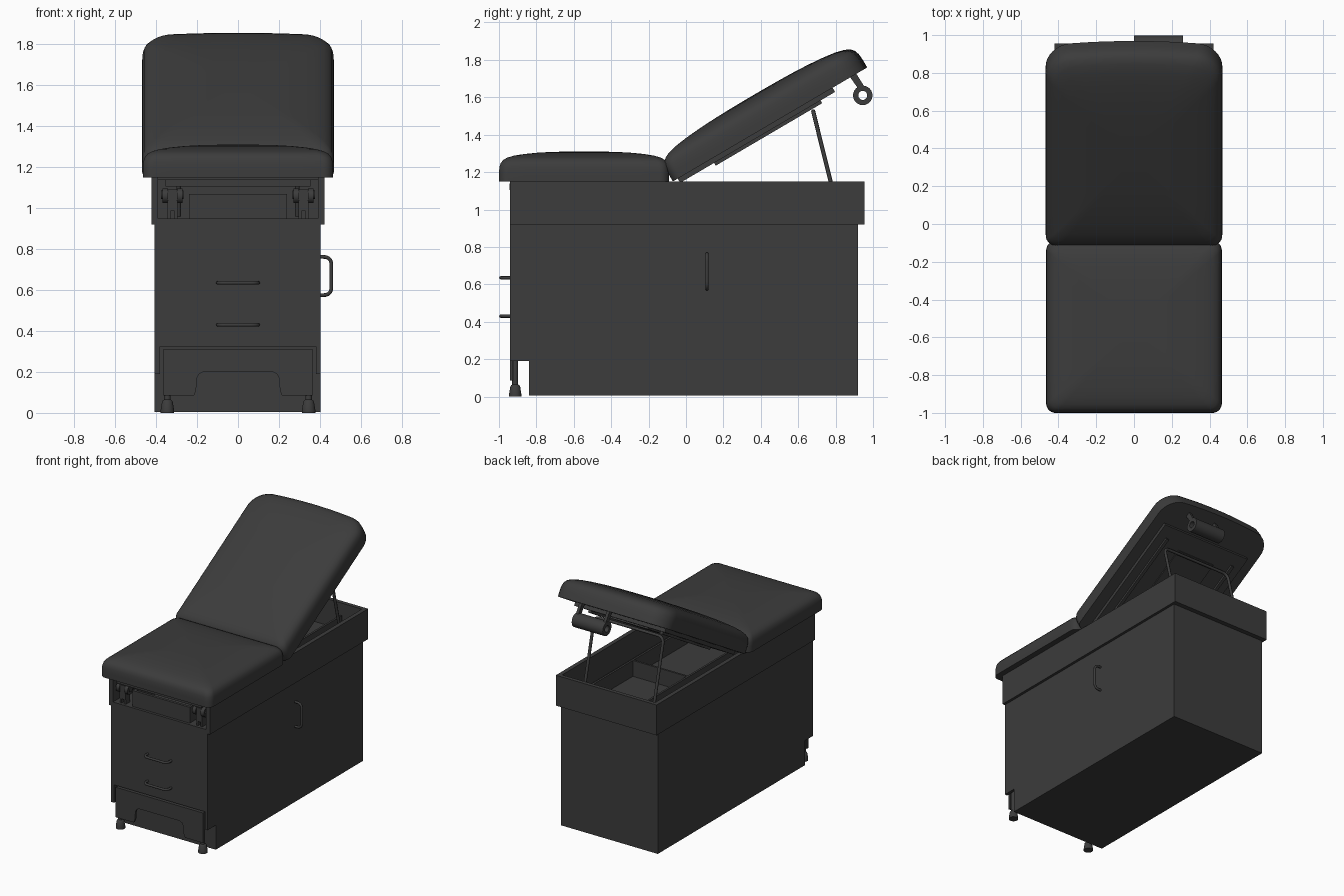
import bpy, bmesh, math
from mathutils import Vector, Matrix

if "Cube" in bpy.data.objects:
    bpy.data.objects.remove(bpy.data.objects["Cube"])

DARK = bpy.data.materials.new("charcoal")
DARK.diffuse_color = (0.045, 0.045, 0.045, 1)
DARK.use_nodes = True
DARK.node_tree.nodes["Principled BSDF"].inputs["Base Color"].default_value = DARK.diffuse_color
HINGE = Matrix.Translation((0, -0.07, 1.15)) @ Matrix.Rotation(math.radians(30.4), 4, 'X')
FLAT = Matrix.Identity(4)


def finish(name, bm, mat=FLAT, smooth=None):
    bmesh.ops.recalc_face_normals(bm, faces=bm.faces)
    me = bpy.data.meshes.new(name)
    bm.to_mesh(me)
    bm.free()
    me.transform(mat)
    me.materials.append(DARK)
    ob = bpy.data.objects.new(name, me)
    bpy.context.collection.objects.link(ob)
    if smooth:
        smooth_ob(ob, smooth)
    return ob


def smooth_ob(ob, deg):
    bpy.ops.object.select_all(action='DESELECT')
    ob.select_set(True)
    bpy.context.view_layer.objects.active = ob
    bpy.ops.object.shade_smooth_by_angle(angle=math.radians(deg))


def box(name, x, y, z, mat=FLAT):
    bm = bmesh.new()
    bmesh.ops.create_cube(bm, size=1)
    for v in bm.verts:
        v.co = [(a + b) / 2 + c * (b - a) for (a, b), c in zip((x, y, z), v.co)]
    return finish(name, bm, mat)


def prism(name, pts, axis, a, b):
    """Extrude a 2D profile along x (pts are y,z) or y (pts are x,z)."""
    bm = bmesh.new()
    put = (lambda p, t: (t, p[0], p[1])) if axis == 'x' else (lambda p, t: (p[0], t, p[1]))
    face = bm.faces.new([bm.verts.new(put(p, a)) for p in pts])
    ext = bmesh.ops.extrude_face_region(bm, geom=[face])['geom']
    shift = Vector(put((0, 0), b - a))
    bmesh.ops.translate(bm, vec=shift, verts=[g for g in ext if isinstance(g, bmesh.types.BMVert)])
    return finish(name, bm)


def skin(name, rings, cyclic=False, mat=FLAT, smooth=40):
    """Bridge a list of closed rings; cap both ends unless cyclic."""
    bm = bmesh.new()
    vs = [[bm.verts.new(p) for p in r] for r in rings]
    n = len(vs[0])
    for i in range(len(vs) if cyclic else len(vs) - 1):
        a, b = vs[i], vs[(i + 1) % len(vs)]
        for k in range(n):
            bm.faces.new((a[k], a[(k + 1) % n], b[(k + 1) % n], b[k]))
    if not cyclic:
        bm.faces.new(vs[0])
        bm.faces.new(vs[-1])
    return finish(name, bm, mat, smooth)


def lathe(name, prof, center, axis, cyclic=False, n=24):
    """Turn (radius, offset) pairs around the x or z axis."""
    c, rings = Vector(center), []
    for r, h in prof:
        ring = []
        for k in range(n):
            t = 2 * math.pi * k / n
            u, w = r * math.cos(t), r * math.sin(t)
            ring.append(c + Vector((h, u, w) if axis == 'x' else (u, w, h)))
        rings.append(ring)
    return skin(name, rings, cyclic)


def rod(name, pts, r, fillet=0.03):
    """Round bar along a path with filleted bends."""
    P = [Vector(p) for p in pts]
    path = [P[0]]
    for a, b, c in zip(P, P[1:], P[2:]):
        s, e = b + (a - b).normalized() * fillet, b + (c - b).normalized() * fillet
        path += [s.lerp(b, t / 6).lerp(b.lerp(e, t / 6), t / 6) for t in range(7)]
    path.append(P[-1])
    cu = bpy.data.curves.new(name, 'CURVE')
    cu.dimensions = '3D'
    cu.bevel_depth, cu.bevel_resolution, cu.use_fill_caps = r, 2, True
    sp = cu.splines.new('POLY')
    sp.points.add(len(path) - 1)
    for q, p in zip(sp.points, path):
        q.co = (*p, 1)
    cu.materials.append(DARK)
    ob = bpy.data.objects.new(name, cu)
    bpy.context.collection.objects.link(ob)
    bpy.ops.object.select_all(action='DESELECT')
    ob.select_set(True)
    bpy.context.view_layer.objects.active = ob
    bpy.ops.object.convert(target='MESH')
    smooth_ob(bpy.context.object, 50)


PROFILE = [(1, 0), (1, .045), (.995, .078), (.98, .102), (.95, .12), (.9, .133), (.82, .144),
           (.7, .153), (.55, .160), (.4, .164), (.25, .166), (.1, .167)]


def cushion(name, hw, length, r0, r1, bow, k, mat):
    """Domed pad; r0 / r1 are the corner radii at the near and far end."""
    out = []
    for sx, end, r, a0 in ((1, 0, r0, -90), (1, 1, r1, 0), (-1, 1, r1, 90), (-1, 0, r0, 180)):
        cx, cy = sx * (hw - r), (length - bow - r if end else r)
        for i in range(9):
            a = math.radians(a0 + i * 90 / 8)
            out.append((cx + r * math.cos(a), cy + r * math.sin(a)))
    # subdivide the straight runs, then bow the far end outward
    full = []
    for i, p in enumerate(out):
        full.append(p)
        if i % 9 == 8:
            q = out[(i + 1) % len(out)]
            full += [(p[0] + (q[0] - p[0]) * t / 8, p[1] + (q[1] - p[1]) * t / 8) for t in range(1, 8)]
    full = [(x, y + bow * (1 - (x / hw) ** 2) * max(0, y / length - .5) * 2) for x, y in full]
    mid = length / 2
    skin(name, [[(x * s, mid + (y - mid) * s, z * k) for x, y in full] for s, z in PROFILE], mat=mat)


# cabinet with toe kick, step recess cut into the front
cabinet = prism("cabinet", [(-.94, .19), (-.84, .19), (-.84, .005), (.92, .005), (.92, .92), (-.94, .92)],
                'x', -.408, .402)
cutter = box("recess_cutter", (-.38, .38), (-1, -.84), (.1, .325))
cutter.hide_render = True
mod = cabinet.modifiers.new("recess", 'BOOLEAN')
mod.operation, mod.object, mod.solver = 'DIFFERENCE', cutter, 'EXACT'
bpy.context.view_layer.objects.active = cabinet
bpy.ops.object.modifier_apply(modifier="recess")
bpy.data.objects.remove(cutter)

# open-topped upper tray, open at the front below the seat
box("tray_floor", (-.422, .422), (-.94, .955), (.92, .95))
box("tray_back", (-.39, .39), (.925, .955), (.95, 1.15))
for s in (-1, 1):
    box("tray_side", sorted((s * .39, s * .422)), (-.94, .955), (.95, 1.15))
    box("pan_side", sorted((s * .225, s * .24)), (-.9, .9), (.95, 1.07))
box("pan_front", (-.24, .24), (-.92, -.9), (.95, 1.07))
box("pan_divider", (-.225, .225), (.3, .315), (.95, 1.07))
box("front_rail", (-.355, .355), (-.945, -.91), (1.105, 1.14))
box("seat_board", (-.40, .40), (-.93, -.1), (1.138, 1.152))

# pads
cushion("seat_pad", .465, .91, .05, .05, 0, .96, Matrix.Translation((0, -1, 1.15)))
cushion("back_pad", .468, 1.206, .05, .13, .03, 1.08, HINGE)

# backrest underside
box("back_board", (-.38, .38), (.03, .99), (-.026, .005), HINGE)
box("back_plate", (-.16, .16), (.4, .85), (-.036, -.026), HINGE)
for s in (-1, 1):
    box("back_rail", (s * .3 - .012, s * .3 + .012), (.24, .9), (-.043, -.026), HINGE)

# backrest prop
rod("back_prop", [(-.29, .82, .96), (-.29, .68, 1.525), (.29, .68, 1.525), (.29, .82, .96)], .011, .05)

# paper roll holder
lathe("paper_roll", [(.052, 0), (.052, .26), (.024, .26), (.024, 0)], (0, .945, 1.61), 'x', True)
for x in (.004, .234):
    prism("roll_arm", [(.872, 1.715), (.905, 1.735), (.955, 1.655), (.925, 1.64)], 'x', x, x + .022)

# drawer pulls and side pull
for z in (.43, .635):
    rod("drawer_pull", [(-.098, -.93, z), (-.098, -.99, z), (.098, -.99, z), (.098, -.93, z)], .009, .035)
rod("side_pull", [(.39, .112, .575), (.456, .112, .575), (.456, .112, .762), (.39, .112, .762)], .009, .04)

# step panel with an arched cut-out
arch = [(-.365, .085), (-.215, .085), (-.205, .11), (-.2, .17), (-.19, .19), (-.17, .2)]
prism("step_panel", arch + [(-x, z) for x, z in reversed(arch)] + [(.365, .312), (-.365, .312)], 'y', -.942, -.925)
box("step_board", (-.365, .365), (-.925, -.845), (.292, .312))

for s in (-1, 1):
    # step feet
    lathe("step_foot", [(.033, 0), (.033, .012), (.026, .055), (.022, .06), (.016, .065), (.016, .292)],
          (s * .345, -.913, 0), 'z')
    # folded stirrup
    x = s * .32
    lathe("stirrup_pivot", [(.02, -.055), (.02, .055)], (x, -.9, 1.065), 'x')
    for d in (-.035, .035):
        lathe("stirrup_knuckle", [(.036, -.014), (.036, .014)], (x + d, -.9, 1.06), 'x')
        box("stirrup_cheek", (x + d * .5 - .007, x + d * .5 + .007), (-.92, -.87), (.95, 1.03))
    box("stirrup_block", (x - .025, x + .025), (-.925, -.88), (.985, 1.09))
    rod("stirrup_bar", [(x, -.89, 1.03), (x, -.25, 1.03)], .012)
